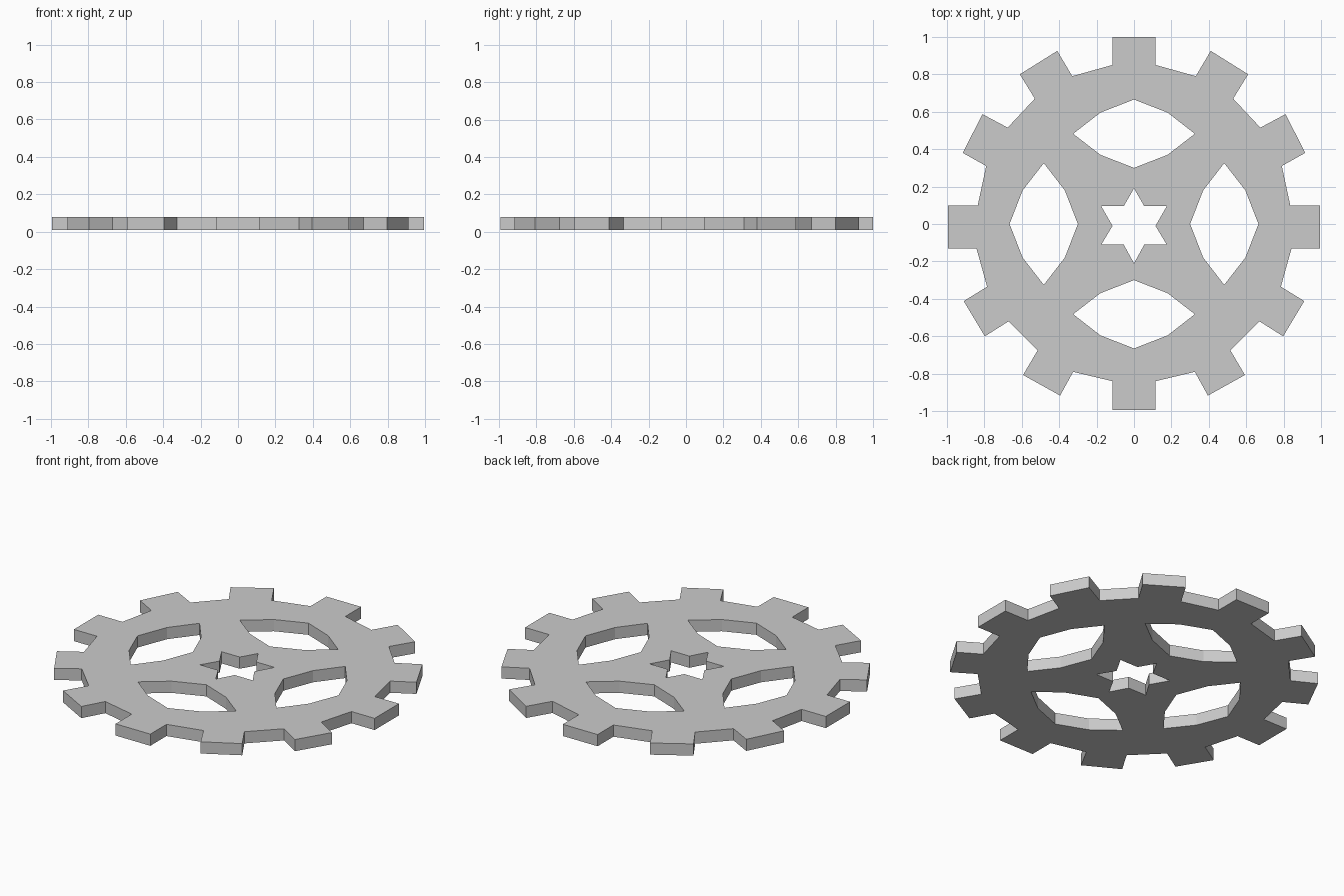
import bpy, bmesh, math
from mathutils import Matrix, Vector

if "Cube" in bpy.data.objects:
    bpy.data.objects.remove(bpy.data.objects["Cube"])

Z_BOTTOM, Z_TOP = 0.01, 0.08


def mirrored(half):
    """Close a right-hand profile (top to bottom) by mirroring it in x."""
    return half + [(-x, y) for x, y in reversed(half) if x > 0]


# Toothed rim: right half, from the top tooth to the bottom tooth
rim = mirrored([
    (0.115, 1.0), (0.115, 0.85), (0.33, 0.79), (0.41, 0.925), (0.61, 0.80),
    (0.53, 0.67), (0.675, 0.515), (0.81, 0.587), (0.915, 0.38), (0.79, 0.31),
    (0.835, 0.10), (0.995, 0.10), (0.995, -0.13), (0.842, -0.13),
    (0.785, -0.335), (0.91, -0.412), (0.797, -0.60), (0.67, -0.52),
    (0.515, -0.675), (0.593, -0.807), (0.395, -0.917), (0.325, -0.79),
    (0.115, -0.84), (0.115, -0.993)])

# Star-shaped axle hole
star = mirrored([(0, 0.19), (0.055, 0.095), (0.175, 0.095), (0.115, -0.01),
                 (0.175, -0.11), (0.055, -0.11), (0, -0.21)])

# Lens-shaped window, repeated four times around the centre
lens = mirrored([(0, 0.665), (0.18, 0.595), (0.325, 0.482),
                 (0.18, 0.37), (0, 0.30)])
windows = []
for i in range(4):
    turn = Matrix.Rotation(i * math.pi / 2, 2)
    windows.append([tuple(turn @ Vector(p)) for p in lens])

# Fill the outline around the holes, then extrude to thickness
bm = bmesh.new()
edges = []
for loop in [rim, star] + windows:
    vs = [bm.verts.new((x, y, Z_BOTTOM)) for x, y in loop]
    edges += [bm.edges.new((a, b)) for a, b in zip(vs, vs[1:] + vs[:1])]
bmesh.ops.triangle_fill(bm, edges=edges, use_beauty=True, use_dissolve=False,
                        normal=(0, 0, 1))
ext = bmesh.ops.extrude_face_region(bm, geom=bm.faces[:], use_keep_orig=True)
bmesh.ops.translate(bm, vec=(0, 0, Z_TOP - Z_BOTTOM),
                    verts=[g for g in ext["geom"]
                           if isinstance(g, bmesh.types.BMVert)])
bmesh.ops.recalc_face_normals(bm, faces=bm.faces[:])

mesh = bpy.data.meshes.new("gear_wheel")
bm.to_mesh(mesh)
bm.free()
bpy.context.collection.objects.link(bpy.data.objects.new("gear_wheel", mesh))
